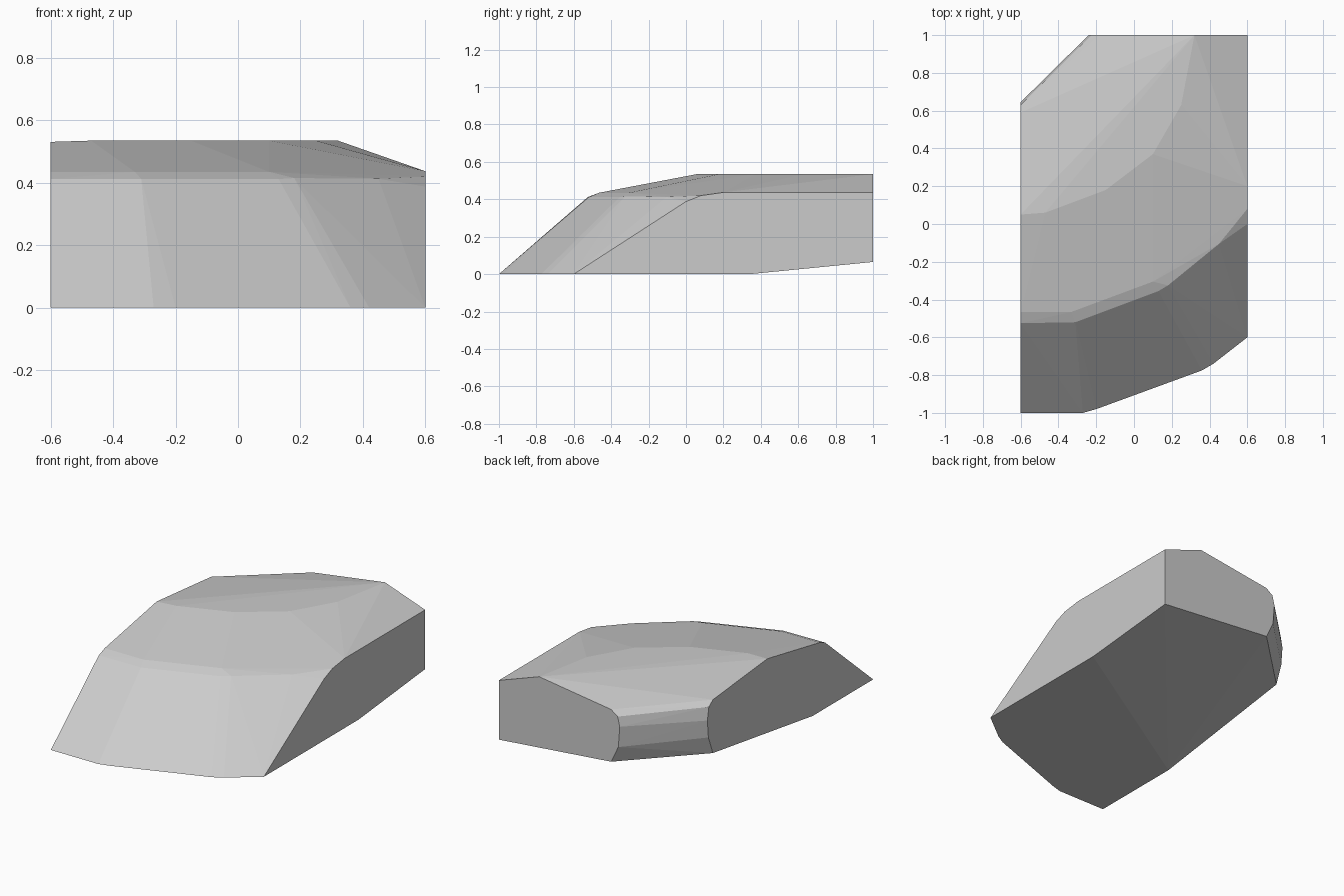
import bpy, bmesh

if "Cube" in bpy.data.objects:
    bpy.data.objects.remove(bpy.data.objects["Cube"])

# Contours of the faceted block, each at its own height
def at_height(z, outline):
    return [(x, y, z) for x, y in outline]

# front foot line
foot = at_height(0.0, [(-.6, -1), (-.27, -1), (-.2, -.98), (.36, -.775), (.42, -.74), (.6, -.6)])
# bevelled shoulder between steep front and shallow upper slope
shoulder_low = at_height(0.412, [(-.6, -.525), (-.31, -.52), (.13, -.355)])
shoulder_high = at_height(0.435, [(-.6, -.465), (-.33, -.465), (.1, -.305)])
# right-hand end of the shoulder, rounding into the side
side_edge = [(.6, 0, .388), (.6, .08, .42), (.6, .2, .437), (.6, 1, .437),
             (.18, -.325, .415), (.45, -.105, .413)]
# crest where the front slope meets the top
crest = [(-.6, .05, .531)] + at_height(0.535, [(-.47, .06), (-.15, .18), (.1, .37), (.25, .63), (.32, 1)])
# rounded back-left corner: left-face edge and matching back-face edge
corner = [(-.6, .59, .48), (-.6, .63, .45), (-.6, .645, .37), (-.6, .635, .26), (-.6, .59, .145),
          (-.18, 1, .463), (-.225, 1, .43), (-.24, 1, .37), (-.23, 1, .24), (-.18, 1, .135)]
# underside: flat front part, then rising to the back
underside = [(.6, .34, 0), (-.6, -.4, 0), (.6, 1, .065)]

bm = bmesh.new()
for p in foot + shoulder_low + shoulder_high + side_edge + crest + corner + underside:
    bm.verts.new(p)
res = bmesh.ops.convex_hull(bm, input=bm.verts)
bmesh.ops.delete(bm, geom=[v for v in bm.verts if not v.link_faces], context='VERTS')
bmesh.ops.dissolve_limit(bm, angle_limit=0.01, verts=bm.verts, edges=bm.edges)
bmesh.ops.recalc_face_normals(bm, faces=bm.faces)

mesh = bpy.data.meshes.new("faceted_block")
bm.to_mesh(mesh)
bm.free()
block = bpy.data.objects.new("faceted_block", mesh)
bpy.context.collection.objects.link(block)
